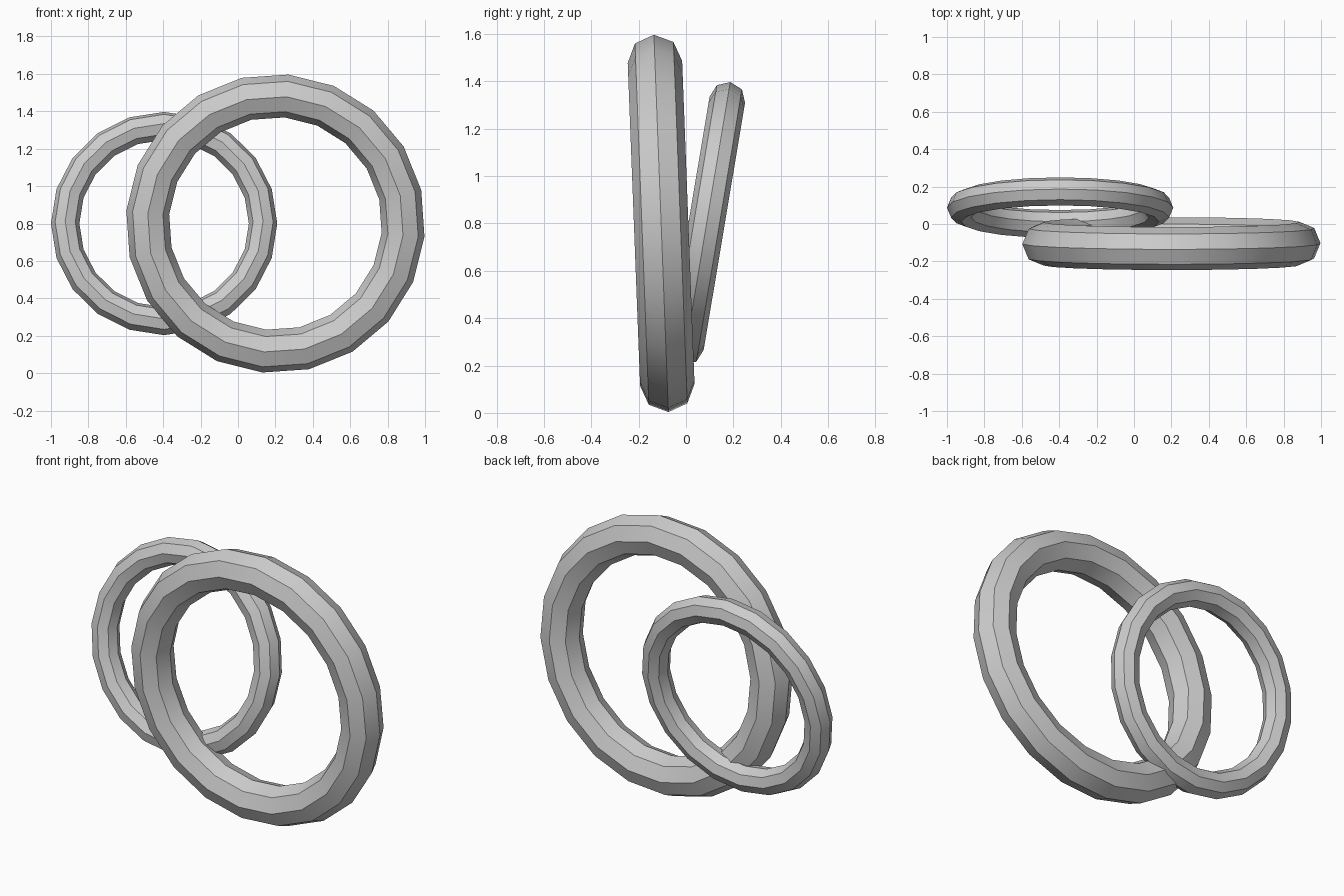
import bpy
import math
from mathutils import Matrix

if "Cube" in bpy.data.objects:
    bpy.data.objects.remove(bpy.data.objects["Cube"])

# One plain grey for both rings
grey = bpy.data.materials.new("plain_grey")
grey.diffuse_color = (0.6, 0.6, 0.6, 1.0)
grey.use_nodes = True
grey.node_tree.nodes["Principled BSDF"].inputs["Base Color"].default_value = grey.diffuse_color


def ring(name, centre, major, minor, lean, spin):
    """Upright 20 x 8 sided ring; lean tips its top to the front, spin turns it on its axis."""
    bpy.ops.mesh.primitive_torus_add(
        major_radius=major, minor_radius=minor, major_segments=20, minor_segments=8)
    obj = bpy.context.object
    obj.name = name
    obj.data.transform(Matrix.Rotation(math.radians(90 + lean), 4, 'X')
                       @ Matrix.Rotation(math.radians(spin), 4, 'Z'))
    obj.location = centre
    obj.data.materials.clear()
    obj.data.materials.append(grey)
    # Smooth along the ring, crisp edges around its octagonal section
    bpy.ops.object.shade_smooth_by_angle(angle=math.radians(30))
    return obj


# Large front ring, leaning slightly forward
ring("large_ring", (0.2, -0.105, 0.8), 0.685, 0.115, 2.2, -5)
# Small thin ring behind, leaning back
ring("small_ring", (-0.395, 0.087, 0.8), 0.529, 0.076, -9.5, 0)
